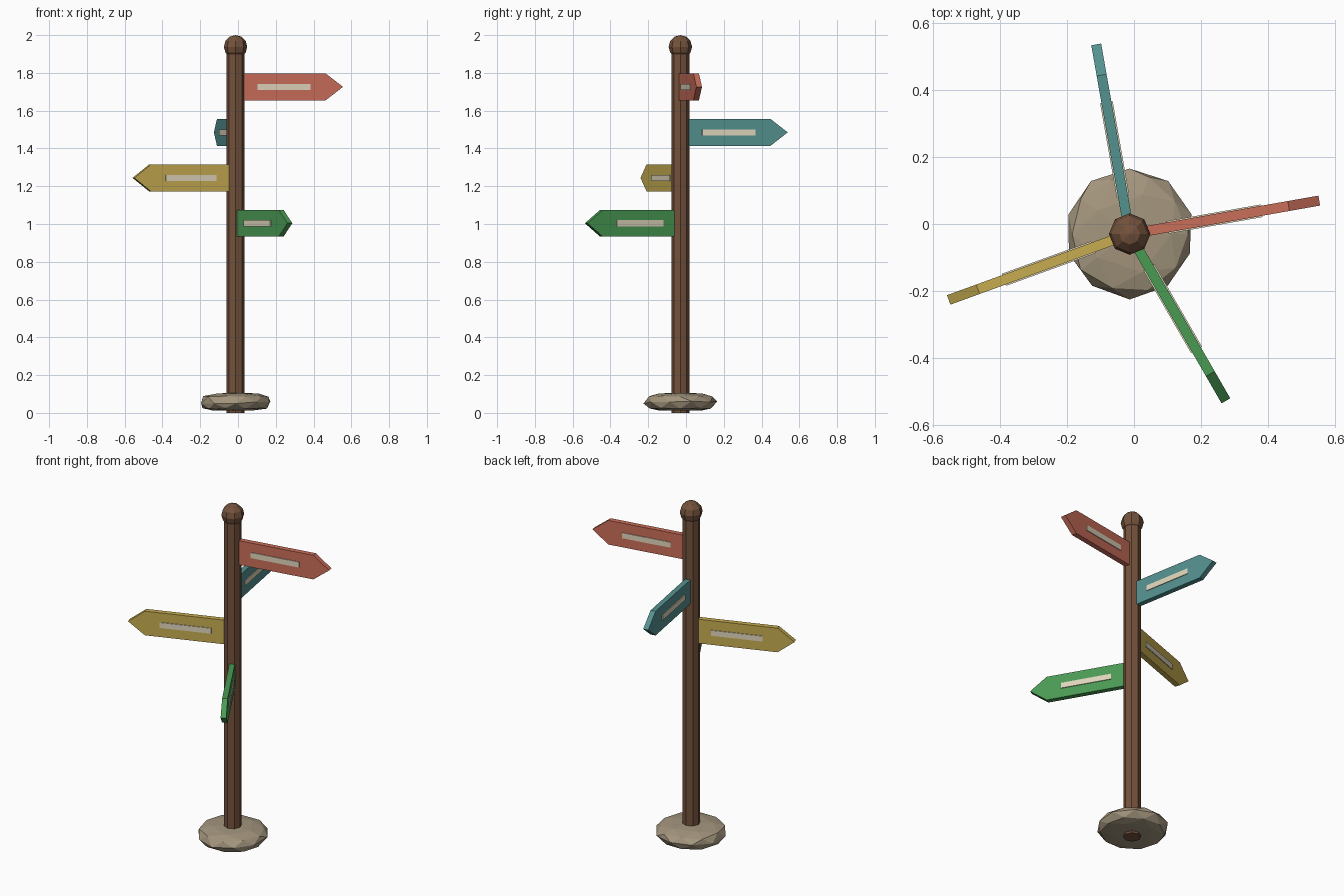
import bpy, bmesh, math, random
from mathutils import Matrix, Vector

if "Cube" in bpy.data.objects:
    bpy.data.objects.remove(bpy.data.objects["Cube"])

random.seed(4)
CX, CY = -0.013, -0.03          # post axis


def mat(name, *rgb):
    m = bpy.data.materials.new(name)
    lin = [((c / 255 + 0.055) / 1.055) ** 2.4 for c in rgb]
    m.diffuse_color = (*lin, 1)
    m.use_nodes = True
    m.node_tree.nodes["Principled BSDF"].inputs["Base Color"].default_value = m.diffuse_color
    return m


def finish(name, bm, material, matrix):
    bmesh.ops.recalc_face_normals(bm, faces=bm.faces)
    me = bpy.data.meshes.new(name)
    bm.to_mesh(me)
    bm.free()
    me.materials.append(material)
    ob = bpy.data.objects.new(name, me)
    ob.matrix_world = matrix
    bpy.context.collection.objects.link(ob)
    return ob


wood = mat("brown wood", 116, 82, 60)
stone = mat("grey stone", 164, 150, 126)
cream = mat("cream plate", 224, 214, 188)
axis = Matrix.Translation((CX, CY, 0))

# Octagonal post
bm = bmesh.new()
bmesh.ops.create_cone(bm, cap_ends=True, segments=8, radius1=0.048, radius2=0.048,
                      depth=1.92, matrix=Matrix.Translation((0, 0, 0.96)))
finish("post", bm, wood, axis)

# Faceted ball on top
bm = bmesh.new()
bmesh.ops.create_uvsphere(bm, u_segments=8, v_segments=6, radius=0.062)
finish("ball_finial", bm, wood, axis @ Matrix.Translation((0, 0, 1.938)))

# Squashed rock at the foot
bm = bmesh.new()
bmesh.ops.create_icosphere(bm, subdivisions=2, radius=1)
for v in bm.verts:
    r, z = v.co.xy.length, v.co.z
    if r > 0.01:
        k = 0.191 * r ** 0.7 / r * random.uniform(0.97, 1.03)
        v.co.x *= k
        v.co.y *= k
    if z > 0.01:
        v.co.z = 0.056 + 0.052 * z ** 0.7
    elif z < -0.01:
        v.co.z = 0.056 - 0.046 * (-z) ** 0.5
    else:
        v.co.z = 0.056 + random.uniform(-0.008, 0.008)
finish("rock_base", bm, stone, axis)


# Arrow boards with a cream plate on each face
def board(name, material, angle, z):
    place = (Matrix.Translation((CX, CY, z)) @ Matrix.Rotation(math.radians(angle), 4, 'Z'))
    h, t = 0.071, 0.015
    profile = [(0.04, -h), (0.482, -h), (0.575, 0), (0.482, h), (0.04, h)]
    bm = bmesh.new()
    face = bm.faces.new([bm.verts.new((x, -t, zz)) for x, zz in profile])
    ext = bmesh.ops.extrude_face_region(bm, geom=[face])
    bmesh.ops.translate(bm, vec=(0, 2 * t, 0),
                        verts=[g for g in ext["geom"] if isinstance(g, bmesh.types.BMVert)])
    finish(name + "_board", bm, material, place)
    for side, label in ((-1, "front"), (1, "back")):
        bm = bmesh.new()
        bmesh.ops.create_cube(bm, size=1, matrix=Matrix.Diagonal((0.285, 0.006, 0.032, 1)))
        finish(f"{name}_plate_{label}", bm, cream,
               place @ Matrix.Translation((0.257, side * (t + 0.001), 0)))


board("red", mat("red paint", 202, 110, 90), 10, 1.726)
board("teal", mat("teal paint", 84, 145, 143), 100, 1.485)
board("yellow", mat("yellow paint", 198, 172, 80), 200, 1.244)
board("green", mat("green paint", 74, 154, 84), -60, 1.004)
